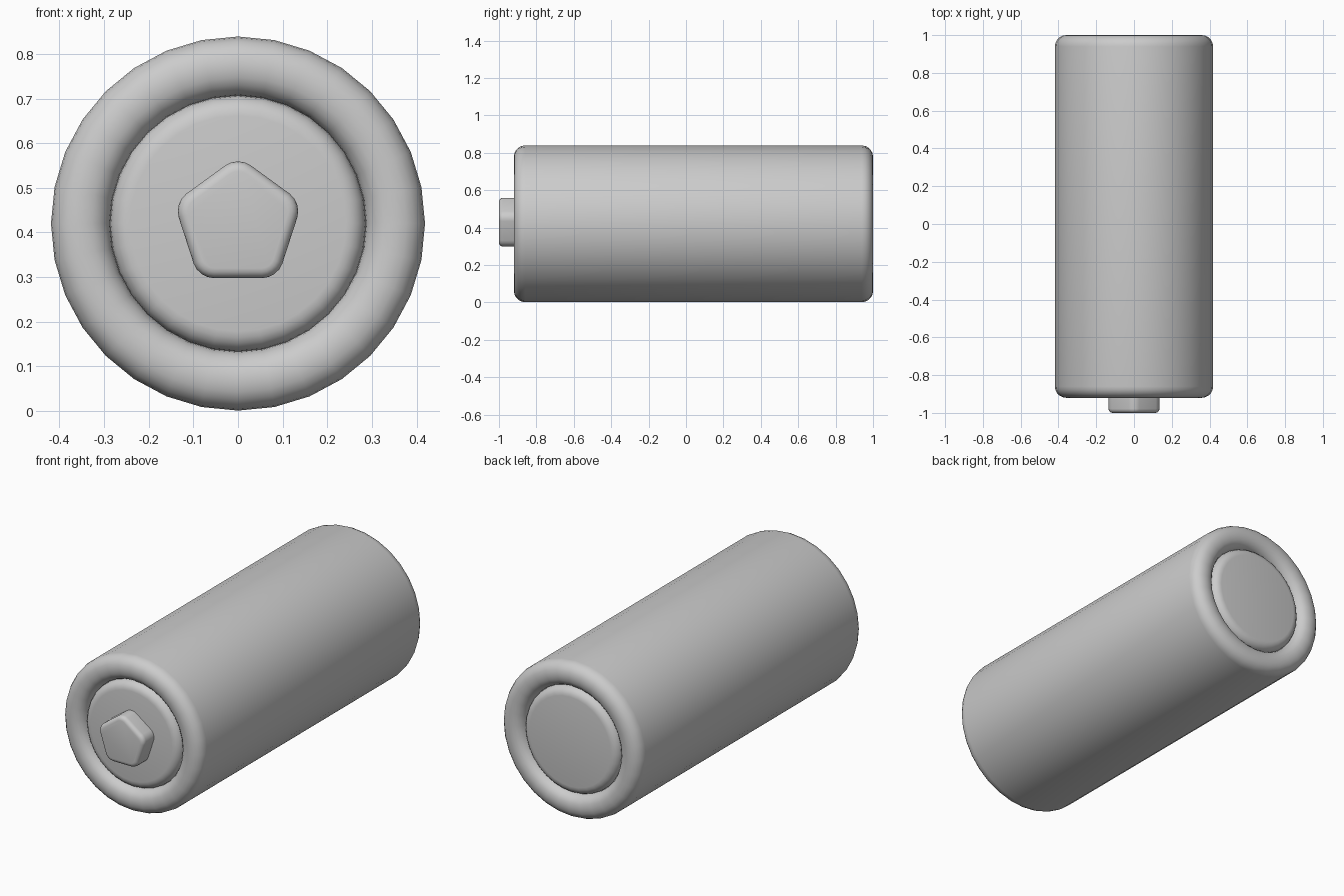
import bpy, bmesh, math

if "Cube" in bpy.data.objects:
    bpy.data.objects.remove(bpy.data.objects["Cube"])

ZC = 0.42          # height of the long axis
R = 0.419          # body radius
FRONT, BACK = -0.92, 1.0
SEGS = 32


def finish(name, bm, angle):
    bmesh.ops.recalc_face_normals(bm, faces=bm.faces)
    me = bpy.data.meshes.new(name)
    bm.to_mesh(me)
    bm.free()
    ob = bpy.data.objects.new(name, me)
    bpy.context.collection.objects.link(ob)
    bpy.ops.object.select_all(action='DESELECT')
    ob.select_set(True)
    bpy.context.view_layer.objects.active = ob
    bpy.ops.object.shade_smooth_by_angle(angle=math.radians(angle))
    return ob


def arc(cr, cy, rad, a0, a1, n=5):
    """Quarter-round points as (radius, y)."""
    return [(cr + rad * math.cos(math.radians(a0 + (a1 - a0) * i / n)),
             cy + rad * math.sin(math.radians(a0 + (a1 - a0) * i / n)))
            for i in range(n + 1)]


def lathe(name, profile, cap=False):
    """Revolve (radius, y) points about the long axis."""
    bm = bmesh.new()
    rings = []
    for r, y in profile:
        rings.append([bm.verts.new((r * math.sin(2 * math.pi * i / SEGS), y,
                                    ZC + r * math.cos(2 * math.pi * i / SEGS)))
                      for i in range(SEGS)])
    for a, b in zip(rings, rings[1:]):
        for i in range(SEGS):
            j = (i + 1) % SEGS
            bm.faces.new((a[i], a[j], b[j], b[i]))
    if cap:
        bm.faces.new(rings[0])
        bm.faces.new(rings[-1])
    return finish(name, bm, 40)


# Outer casing with a rolled lip at both ends
B = 0.06
LIP = 0.346
casing = (arc(LIP, FRONT + B, B, 180, 270) + arc(R - B, FRONT + B, B, 270, 360)
          + arc(R - B, BACK - B, B, 0, 90) + arc(LIP, BACK - B, B, 90, 180))
lathe("casing", casing)

# Rounded end discs sitting inside the lips
D, DR = 0.045, 0.287
for name, y, s in (("front_disc", FRONT, 1), ("back_disc", BACK, -1)):
    prof = [(r, y + s * (0.01 + h)) for r, h in
            [(DR, 0.07)] + [(r, h) for r, h in arc(DR - D, D, D, 0, -90)]]
    lathe(name, prof, cap=True)

# Five-sided terminal with rounded corners and edge
bm = bmesh.new()
PR = 0.151
ends = [[bm.verts.new((PR * math.sin(math.tau * i / 5), y,
                       ZC + PR * math.cos(math.tau * i / 5))) for i in range(5)]
        for y in (-1.0, -0.89)]
bm.faces.new(ends[0])
bm.faces.new(ends[1])
for i in range(5):
    j = (i + 1) % 5
    bm.faces.new((ends[0][i], ends[0][j], ends[1][j], ends[1][i]))
bmesh.ops.recalc_face_normals(bm, faces=bm.faces)
sides = [e for e in bm.edges if abs(e.verts[0].co.y - e.verts[1].co.y) > 0.05]
bmesh.ops.bevel(bm, geom=sides, offset=0.034, offset_type='OFFSET',
                segments=4, profile=0.5, affect='EDGES')
rim = [e for e in bm.edges if all(v.co.y < -0.999 for v in e.verts)]
bmesh.ops.bevel(bm, geom=rim, offset=0.022, offset_type='OFFSET',
                segments=4, profile=0.5, affect='EDGES')
finish("terminal", bm, 40)
